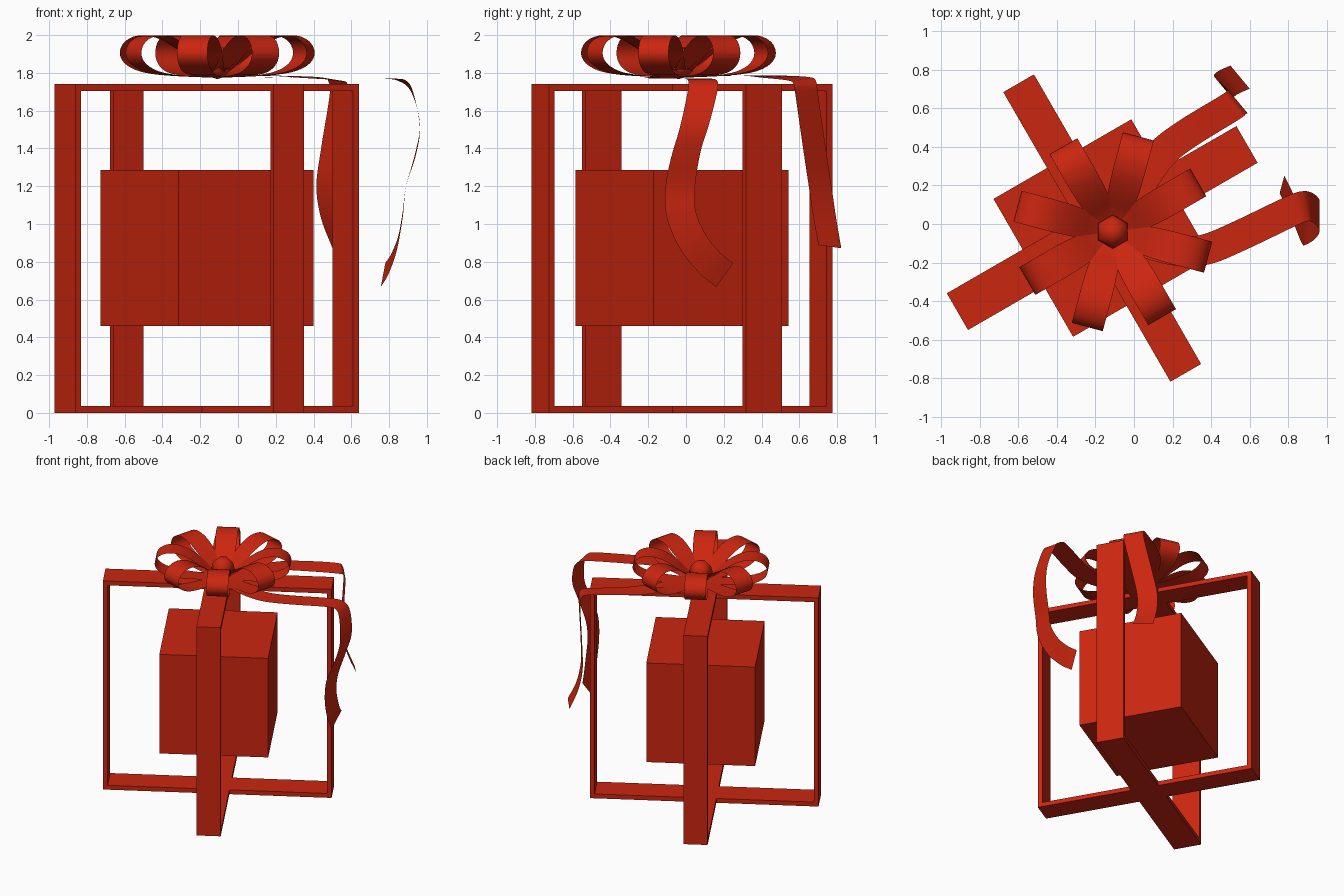
import bpy, bmesh, math
from mathutils import Vector, Matrix

if "Cube" in bpy.data.objects:
    bpy.data.objects.remove(bpy.data.objects["Cube"])

red = bpy.data.materials.new("ribbon_red")
red.diffuse_color = (0.6, 0.019, 0.005, 1)
red.use_nodes = True
red.node_tree.nodes["Principled BSDF"].inputs["Base Color"].default_value = red.diffuse_color

BOX = Vector((-0.165, -0.021, 0))      # vertical axis of the parcel
BOW = Vector((-0.11, -0.04, 0))        # vertical axis of the bow


def finish(name, bm, smooth=False):
    me = bpy.data.meshes.new(name)
    bm.to_mesh(me)
    bm.free()
    me.materials.append(red)
    for p in me.polygons:
        p.use_smooth = smooth
    ob = bpy.data.objects.new(name, me)
    bpy.context.collection.objects.link(ob)
    return ob


def smooth_path(pts, n=5):
    """Catmull-Rom interpolation through tuples of any length."""
    P = [Vector(p) for p in pts]
    P = [2 * P[0] - P[1]] + P + [2 * P[-1] - P[-2]]
    out = []
    for i in range(1, len(P) - 2):
        a, b, c, d = P[i - 1:i + 3]
        for k in range(n):
            t = k / n
            out.append(0.5 * (2 * b + (c - a) * t + (2 * a - 5 * b + 4 * c - d) * t * t
                              + (3 * b - a - 3 * c + d) * t ** 3))
    out.append(P[-2])
    return out


def strip(name, centres, halves):
    """Thin ribbon from centre points and half-width vectors."""
    bm = bmesh.new()
    rows = [(bm.verts.new(c - h), bm.verts.new(c + h)) for c, h in zip(centres, halves)]
    for r, s in zip(rows, rows[1:]):
        bm.faces.new((r[0], s[0], s[1], r[1]))
    return finish(name, bm, True)


# rectangular ribbon frames around the parcel
def band(name, angle, width, length=1.735, height=1.74, t=0.036):
    bm = bmesh.new()
    rot = Matrix.Rotation(math.radians(angle), 3, 'Z')
    L = length / 2

    def ring(l, z0, z1, y):
        return [bm.verts.new(rot @ Vector((x, y, z)) + BOX)
                for x, z in ((-l, z0), (l, z0), (l, z1), (-l, z1))]
    h = width / 2
    rings = [ring(L, 0, height, -h), ring(L, 0, height, h),
             ring(L - t, t, height - t, h), ring(L - t, t, height - t, -h)]
    for k in range(4):
        a, b = rings[k], rings[(k + 1) % 4]
        for i in range(4):
            j = (i + 1) % 4
            bm.faces.new((a[i], a[j], b[j], b[i]))
    bmesh.ops.recalc_face_normals(bm, faces=bm.faces)
    finish(name, bm)


band("wide_band", 30, 0.22)
band("narrow_band", 120, 0.184)

# parcel
bm = bmesh.new()
bmesh.ops.create_cube(bm, size=0.826, matrix=Matrix.Translation(BOX + Vector((0, 0, 0.873)))
                      @ Matrix.Rotation(math.radians(30), 4, 'Z'))
finish("parcel", bm)

# bow loops: (radius, height, half width)
profile = smooth_path([
    (0.0, 1.775, 0.045), (0.15, 1.78, 0.062), (0.3, 1.79, 0.075), (0.41, 1.81, 0.082),
    (0.485, 1.85, 0.083), (0.512, 1.905, 0.083), (0.485, 1.965, 0.083), (0.41, 1.998, 0.083),
    (0.31, 1.985, 0.083), (0.2, 1.925, 0.078), (0.1, 1.845, 0.062), (0.0, 1.785, 0.045)], 3)
for k in range(8):
    a = math.radians(30 + 45 * k)
    d = Vector((math.cos(a), math.sin(a), 0))
    side = Vector((d.y, -d.x, 0))
    strip(f"bow_loop_{k + 1}",
          [BOW + d * r + Vector((0, 0, min(z, 2.0))) for r, z, w in profile],
          [side * w for r, z, w in profile])

# six-sided knot
bm = bmesh.new()
bmesh.ops.create_uvsphere(bm, u_segments=6, v_segments=6, radius=0.088,
                          matrix=Matrix.Translation(BOW + Vector((0, 0, 1.855))))
finish("bow_knot", bm, True)


# hanging tails: centre xyz then half-width vector xyz
def tail(name, rows):
    pts = smooth_path(rows)
    strip(name, [Vector(p[:3]) for p in pts], [Vector(p[3:]) for p in pts])


tail("back_tail", [
    (-0.11, -0.04, 1.78, -0.06, 0.04, 0),
    (0.03, 0.2, 1.785, -0.065, 0.045, 0),
    (0.14, 0.36, 1.785, -0.06, 0.055, 0),
    (0.27, 0.465, 1.78, -0.045, 0.065, 0.005),
    (0.49, 0.60, 1.768, -0.048, 0.062, 0.008),
    (0.53, 0.63, 1.745, -0.05, 0.06, 0.005),
    (0.535, 0.64, 1.68, -0.05, 0.06, 0),
    (0.49, 0.68, 1.4, -0.05, 0.06, 0),
    (0.465, 0.71, 1.2, -0.05, 0.06, 0),
    (0.49, 0.735, 1.03, -0.05, 0.06, 0),
    (0.55, 0.762, 0.88, -0.05, 0.06, -0.008)])
tail("right_tail", [
    (-0.11, -0.04, 1.78, 0.02, 0.07, 0),
    (0.1, -0.11, 1.778, 0.022, 0.075, 0),
    (0.25, -0.14, 1.775, 0.01, 0.078, 0),
    (0.38, -0.13, 1.772, -0.02, 0.077, 0),
    (0.55, -0.06, 1.77, -0.034, 0.072, 0),
    (0.79, 0.055, 1.77, -0.032, 0.073, 0),
    (0.875, 0.09, 1.755, -0.02, 0.077, 0),
    (0.925, 0.085, 1.69, -0.006, 0.079, 0.005),
    (0.963, 0.045, 1.52, 0, 0.078, 0.012),
    (0.94, 0.0, 1.37, 0, 0.077, 0.012),
    (0.89, -0.03, 1.2, 0, 0.078, 0),
    (0.872, -0.025, 1.05, 0, 0.077, 0.015),
    (0.845, 0.04, 0.9, 0.004, 0.068, 0.038),
    (0.805, 0.13, 0.79, 0.008, 0.054, 0.055),
    (0.768, 0.205, 0.73, 0.012, 0.045, 0.063)])
